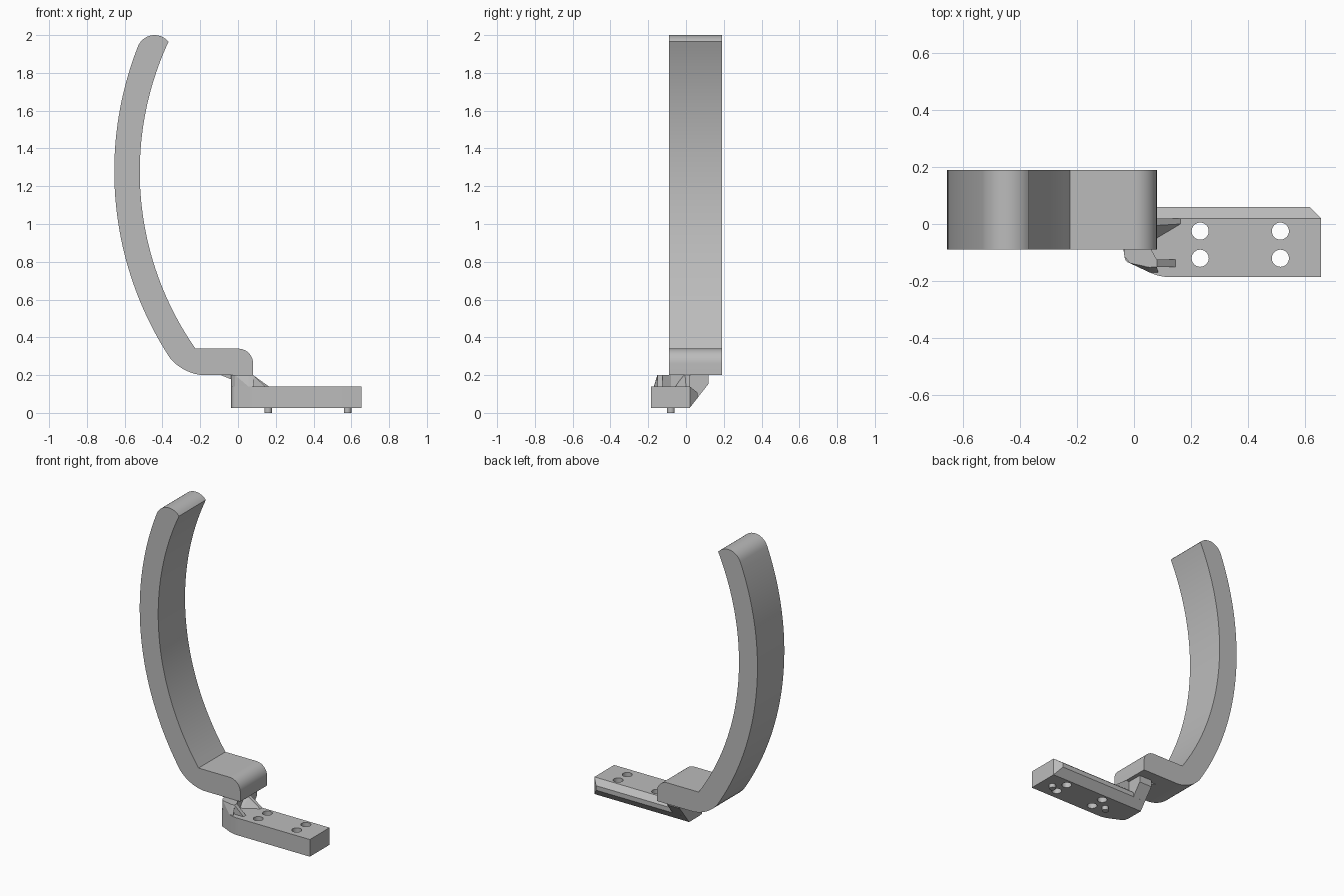
import bpy, bmesh, math
from mathutils import Vector

cube = bpy.data.objects.get("Cube")
if cube:
    bpy.data.objects.remove(cube)

GREY = (0.5, 0.5, 0.5, 1)
grey = bpy.data.materials.new("grey plastic")
grey.use_nodes = True
grey.diffuse_color = GREY
grey.node_tree.nodes["Principled BSDF"].inputs["Base Color"].default_value = GREY


def finish(name, bm):
    """Turn a bmesh into a named, coloured object."""
    bmesh.ops.recalc_face_normals(bm, faces=bm.faces[:])
    mesh = bpy.data.meshes.new(name)
    bm.to_mesh(mesh)
    bm.free()
    mesh.materials.append(grey)
    obj = bpy.data.objects.new(name, mesh)
    bpy.context.collection.objects.link(obj)
    return obj


def extrude(name, profile, place, start, end):
    """Prism: place(u, v, depth) maps the 2D profile into space."""
    bm = bmesh.new()
    face = bm.faces.new([bm.verts.new(place(u, v, start)) for u, v in profile])
    shift = Vector(place(0, 0, end)) - Vector(place(0, 0, start))
    new = bmesh.ops.extrude_face_region(bm, geom=[face])["geom"]
    bmesh.ops.translate(bm, vec=shift, verts=[g for g in new if isinstance(g, bmesh.types.BMVert)])
    return finish(name, bm)


def hull(name, points):
    """Convex solid around a few corner points."""
    bm = bmesh.new()
    for p in points:
        bm.verts.new(p)
    bmesh.ops.convex_hull(bm, input=bm.verts[:])
    bmesh.ops.dissolve_limit(bm, angle_limit=0.01, verts=bm.verts[:], edges=bm.edges[:])
    return finish(name, bm)


def cylinder(name, x, y, z0, z1, radius):
    ring = [(x + radius * math.cos(i * math.tau / 32), y + radius * math.sin(i * math.tau / 32))
            for i in range(32)]
    return extrude(name, ring, lambda u, v, d: (u, v, d), z0, z1)


def arc(a, b, c, steps):
    """Points on the circle running from a through b to c."""
    a, b, c = Vector(a), Vector(b), Vector(c)
    p, q = b - a, c - a
    k = 2 * (p.x * q.y - p.y * q.x)
    mid = a + Vector((q.y * p.dot(p) - p.y * q.dot(q), p.x * q.dot(q) - q.x * p.dot(p))) / k
    turn = -(a - mid).angle_signed(c - mid)
    first = math.atan2(a.y - mid.y, a.x - mid.x)
    r = (a - mid).length
    return [(mid.x + r * math.cos(first + turn * i / steps),
             mid.y + r * math.sin(first + turn * i / steps)) for i in range(steps + 1)]


def smooth(obj):
    bpy.ops.object.select_all(action='DESELECT')
    obj.select_set(True)
    bpy.context.view_layer.objects.active = obj
    bpy.ops.object.shade_smooth_by_angle(angle=math.radians(25))


# Curved arm with its rounded foot
outline = arc((-0.225, 0.34), (-0.52, 1.295), (-0.368, 1.965), 40)
outline += arc((-0.368, 1.965), (-0.445, 2.0), (-0.53, 1.94), 14)[1:]
outline += arc((-0.53, 1.94), (-0.655, 1.29), (-0.36, 0.29), 40)[1:]
outline += arc((-0.36, 0.29), (-0.297, 0.236), (-0.19, 0.2), 10)[1:]
outline += [(0.08, 0.2)]
outline += arc((0.08, 0.26), (0.057, 0.317), (0, 0.34), 10)
arm = extrude("curved_arm", outline, lambda u, v, d: (u, d, v), -0.09, 0.19)
smooth(arm)

# Mounting block with a tapered front corner
plan = [(0.655, 0.02), (-0.037, 0.02), (-0.037, -0.09)]
plan += arc((-0.033, -0.115), (-0.029, -0.128), (-0.015, -0.137), 4)
plan += [(0.055, -0.17)]
plan += arc((0.07, -0.176), (0.1, -0.184), (0.13, -0.186), 4)
plan += [(0.655, -0.186)]
block = extrude("mounting_block", plan, lambda u, v, d: (u, v, d), 0.027, 0.14)

# Screw holes through the block
for x in (0.232, 0.513):
    for y in (-0.025, -0.12):
        cutter = cylinder("screw_hole_cutter", x, y, -0.1, 0.3, 0.03)
        cutter.hide_render = True
        cutter.hide_set(True)
        cut = block.modifiers.new("screw hole", 'BOOLEAN')
        cut.operation = 'DIFFERENCE'
        cut.solver = 'EXACT'
        cut.object = cutter
smooth(block)

# Sloped strip along the back of the block
hull("back_strip", [(x, 0.02, z) for x in (-0.037, 0.655) for z in (0.027, 0.14)]
     + [(-0.037, 0.06, 0.108), (0.615, 0.06, 0.108),
        (-0.037, 0.06, 0.078), (0.615, 0.06, 0.078)])

# Neck joining block and arm, sloping out below the arm
neck_side = [(-0.09, 0.1), (-0.09, 0.2), (0.12, 0.2), (0.12, 0.155), (0.02, 0.027), (0.0, 0.027)]
extrude("neck", neck_side, lambda u, v, d: (d, u, v), -0.037, 0.055)
front_plan = [(-0.037, -0.08), (-0.033, -0.115), (-0.015, -0.137), (0.055, -0.152),
              (0.08, -0.15), (0.08, -0.125), (0.055, -0.08)]
extrude("neck_front", front_plan, lambda u, v, d: (u, v, d), 0.14, 0.2)
hull("neck_front_flare", [(-0.015, -0.137, 0.14), (0.055, -0.17, 0.14), (0.085, -0.17, 0.14),
                          (-0.015, -0.137, 0.2), (0.055, -0.152, 0.2), (0.08, -0.15, 0.2),
                          (0.05, -0.1, 0.14), (0.05, -0.1, 0.2)])

# Small wedge under the arm beside the neck
hull("neck_side_wedge", [(x, y, z) for y in (-0.07, 0.1)
                         for x, z in ((-0.09, 0.2), (-0.03, 0.2), (-0.03, 0.175))])

# Ribs bracing the neck against the block
for name, y0, y1, reach in (("front_rib", -0.15, -0.125, 0.145), ("back_rib", 0.0, 0.02, 0.163)):
    extrude(name, [(0.04, 0.14), (reach, 0.14), (0.08, 0.2), (0.04, 0.2)],
            lambda u, v, d: (u, d, v), y0, y1)
hull("back_rib_flare", [(0.04, -0.055, 0.14), (0.07, -0.055, 0.14), (0.163, 0.0, 0.14), (0.04, 0.01, 0.14),
                        (0.04, -0.015, 0.2), (0.08, -0.005, 0.2), (0.08, 0.01, 0.2)])

# Locating pegs under the block
for name, x in (("inner_peg", 0.16), ("outer_peg", 0.58)):
    smooth(cylinder(name, x, -0.08, 0, 0.04, 0.02))
